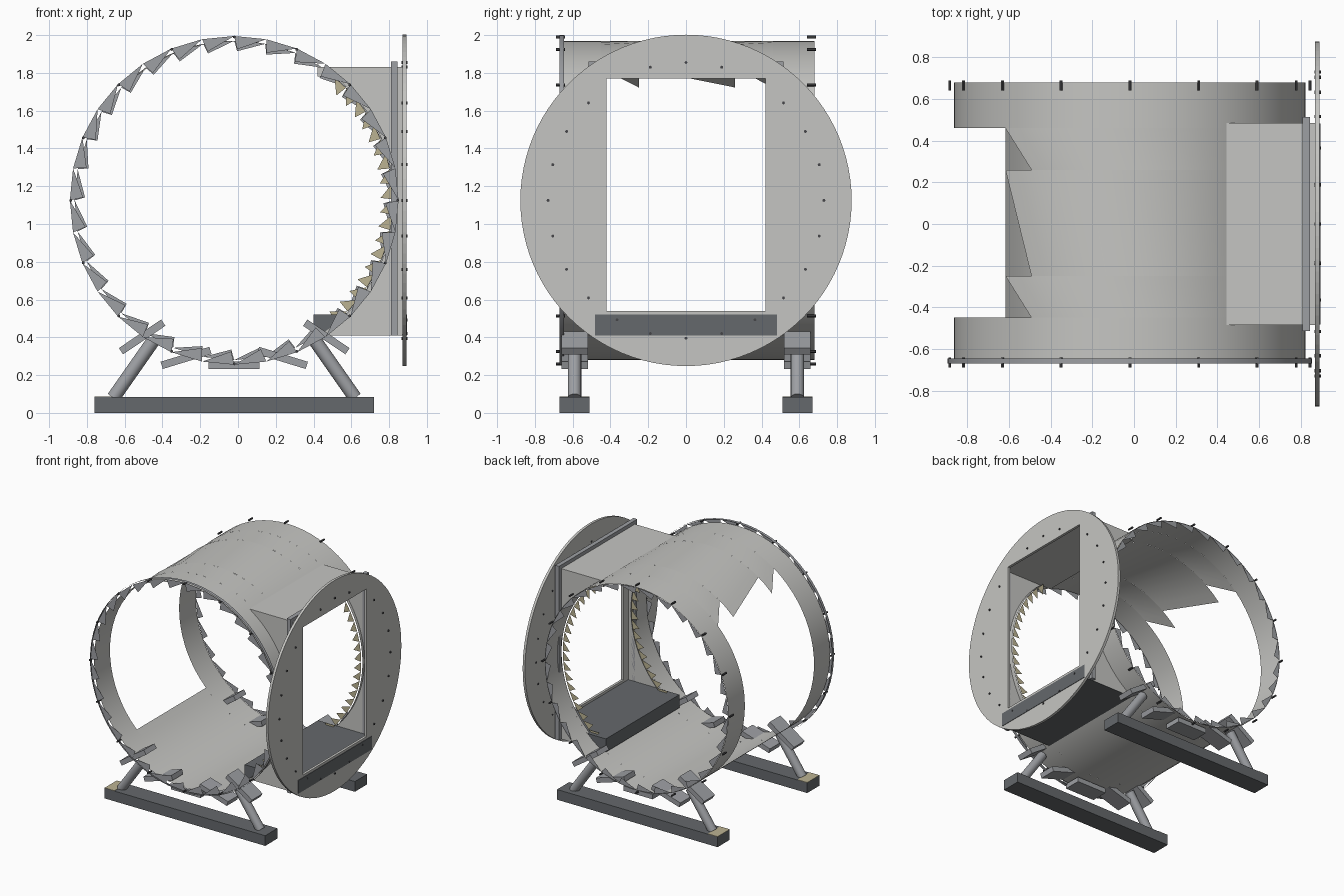
import bpy, bmesh, math
from mathutils import Matrix, Vector

if "Cube" in bpy.data.objects:
    bpy.data.objects.remove(bpy.data.objects["Cube"])

CX, CZ, R = -0.02, 1.125, 0.845      # drum axis and radius
FRONT, BACK = -0.66, 0.68            # drum ends


def material(name, rgb):
    m = bpy.data.materials.new(name)
    m.use_nodes = True
    m.diffuse_color = (*rgb, 1)
    m.node_tree.nodes["Principled BSDF"].inputs["Base Color"].default_value = (*rgb, 1)
    return m


LIGHT = material("light grey", (0.56, 0.56, 0.54))
MID = material("steel grey", (0.34, 0.35, 0.37))
DARK = material("dark grey", (0.13, 0.14, 0.15))
BLACK = material("bolt grey", (0.06, 0.06, 0.065))
TAN = material("tan", (0.50, 0.45, 0.29))


def finish(bm, name, mat, smooth=False):
    me = bpy.data.meshes.new(name)
    bm.to_mesh(me)
    bm.free()
    ob = bpy.data.objects.new(name, me)
    bpy.context.scene.collection.objects.link(ob)
    me.materials.append(mat)
    if smooth:
        me.shade_smooth()
    return ob


def box(name, mat, x, y, z, tilt=0):
    bm = bmesh.new()
    size = (x[1] - x[0], y[1] - y[0], z[1] - z[0])
    bmesh.ops.create_cube(bm, size=1, matrix=Matrix.Diagonal((*size, 1)))
    ob = finish(bm, name, mat)
    ob.location = (sum(x) / 2, sum(y) / 2, sum(z) / 2)
    ob.rotation_euler.y = tilt
    return ob


def rod(name, mat, a, b, radius, sides=16):
    a, b = Vector(a), Vector(b)
    turn = (b - a).to_track_quat("Z", "Y").to_matrix().to_4x4()
    bm = bmesh.new()
    bmesh.ops.create_cone(bm, cap_ends=True, segments=sides, radius1=radius, radius2=radius,
                          depth=(b - a).length, matrix=Matrix.Translation((a + b) / 2) @ turn)
    for f in bm.faces:
        f.smooth = len(f.verts) == 4 and sides > 8
    return finish(bm, name, mat)


def around(deg, y, r=R):
    a = math.radians(deg)
    return Vector((CX + r * math.cos(a), y, CZ + r * math.sin(a)))


def strip(bm, y0, span0, y1, span1, r=R):
    """Curved sheet between two arcs, each given as a span of degrees."""
    n = max(8, round((span0[1] - span0[0]) / 5))
    rows = []
    for y, (s, e) in ((y0, span0), (y1, span1)):
        rows.append([bm.verts.new(around(s + (e - s) * i / n, y, r)) for i in range(n + 1)])
    for i in range(n):
        bm.faces.new((rows[0][i], rows[0][i + 1], rows[1][i + 1], rows[1][i]))


def teeth(name, mat, y, r_in, r_out, start, step, count):
    """Saw teeth lying flat in an arc; the sign of step sets their direction."""
    bm = bmesh.new()
    for i in range(count):
        a = start + i * step
        pts = (around(a, y, r_out), around(a + step, y, r_out), around(a + step * 0.1, y, r_in))
        bm.faces.new([bm.verts.new(p) for p in pts])
    return finish(bm, name, mat)


# Drum shell with a saw-edged opening on one side and a doorway on the other
bm = bmesh.new()
full = (0, 360)
strip(bm, FRONT, full, -0.45, full)
strip(bm, 0.46, full, BACK, full)
strip(bm, -0.45, (225, 308), 0.46, (225, 308))
cuts = (-0.45, -0.25, 0.26, 0.46)
for y0, y1 in zip(cuts, cuts[1:]):
    strip(bm, y0, (52, 124), y1, (52, 135))
finish(bm, "drum_shell", LIGHT, True)

# End rims: front band, saw teeth and bolts
bm = bmesh.new()
strip(bm, -0.67, full, -0.645, full, 0.875)
finish(bm, "front_band", MID, True)
teeth("front_rim_teeth", MID, -0.67, 0.80, 0.87, 180, -11.25, 32)
teeth("back_rim_teeth", MID, BACK, 0.79, R, 180, -11.25, 32)
for i in range(16):
    for end, y in (("front", -0.665), ("back", 0.665)):
        rod(end + "_rim_bolt", BLACK, around(i * 22.5, y - 0.024, 0.865),
            around(i * 22.5, y + 0.024, 0.865), 0.008, 6)

# Doorway duct: curved-edge side walls, ceiling and dark sill
for side, y in (("front", -0.485), ("back", 0.485)):
    bm = bmesh.new()
    n = 24
    for i in range(n):
        pts = []
        for k in (i, i + 1):
            p = around(-57.8 + 114.3 * k / n, y)
            pts.append((p, Vector((0.87, y, p.z))))
        bm.faces.new([bm.verts.new(p) for p in (pts[0][0], pts[0][1], pts[1][1], pts[1][0])])
    bmesh.ops.remove_doubles(bm, verts=bm.verts, dist=0.0001)
    finish(bm, side + "_duct_wall", LIGHT)
    teeth(side + "_doorway_teeth", TAN, y * 0.93, 0.775, 0.84, -50, 5.6, 18)
box("duct_ceiling", LIGHT, (0.42, 0.87), (-0.485, 0.485), (1.78, 1.83))
box("duct_sill", DARK, (0.40, 0.895), (-0.483, 0.483), (0.41, 0.52))

# Collar around the duct
for y in (-0.5, 0.5):
    box("collar_side", MID, (0.81, 0.845), (y - 0.015, y + 0.015), (0.41, 1.86))
box("collar_top", MID, (0.81, 0.845), (-0.485, 0.485), (1.83, 1.86))

# Round door plate with a rectangular window
WY, WZ0, WZ1, DR = 0.42, 0.54, 1.77, 0.877
bm = bmesh.new()
n = 96
outer = [(DR * math.cos(2 * math.pi * i / n), CZ + DR * math.sin(2 * math.pi * i / n)) for i in range(n)]
window = [(-WY, WZ0), (WY, WZ0), (WY, WZ1), (-WY, WZ1)]
edges = []
for loop in (outer, window):
    vs = [bm.verts.new((0.87, y, z)) for y, z in loop]
    edges += [bm.edges.new((vs[i - 1], vs[i])) for i in range(len(vs))]
bmesh.ops.triangle_fill(bm, edges=edges, use_beauty=True, use_dissolve=False, normal=(1, 0, 0))
geo = bmesh.ops.extrude_face_region(bm, geom=bm.faces[:])
bmesh.ops.translate(bm, vec=(0.021, 0, 0),
                    verts=[g for g in geo["geom"] if isinstance(g, bmesh.types.BMVert)])
bmesh.ops.recalc_face_normals(bm, faces=bm.faces)
finish(bm, "door_plate", LIGHT)

# Ring of bolts on the door plate, leaving out those in the window
for i in range(24):
    a = math.radians(i * 15)
    y, z = 0.73 * math.cos(a), CZ + 0.73 * math.sin(a)
    if abs(y) > WY or not WZ0 < z < WZ1:
        rod("door_bolt", BLACK, (0.866, y, z), (0.898, y, z), 0.008, 8)

# Stand: two beams, each with sloping struts and cradle pads
for side, y in (("front", -0.59), ("back", 0.59)):
    box(side + "_beam", DARK, (-0.76, 0.72), (y - 0.08, y + 0.08), (0, 0.085))
    box(side + "_beam_end_plate", TAN, (-0.76, -0.67), (y - 0.08, y + 0.08), (0.084, 0.088))
    for s in (-1, 1):
        rod(side + "_strut", MID, (CX + s * 0.64, y, 0.08), (CX + s * 0.43, y, 0.38), 0.036)
    for deg in (-34, -17, 0, 17, 34):
        p = around(deg - 90, y, 0.872)
        box(side + "_cradle_pad", MID, (p.x - 0.135, p.x + 0.135), (y - 0.07, y + 0.07),
            (p.z - 0.02, p.z + 0.02), math.radians(deg))
